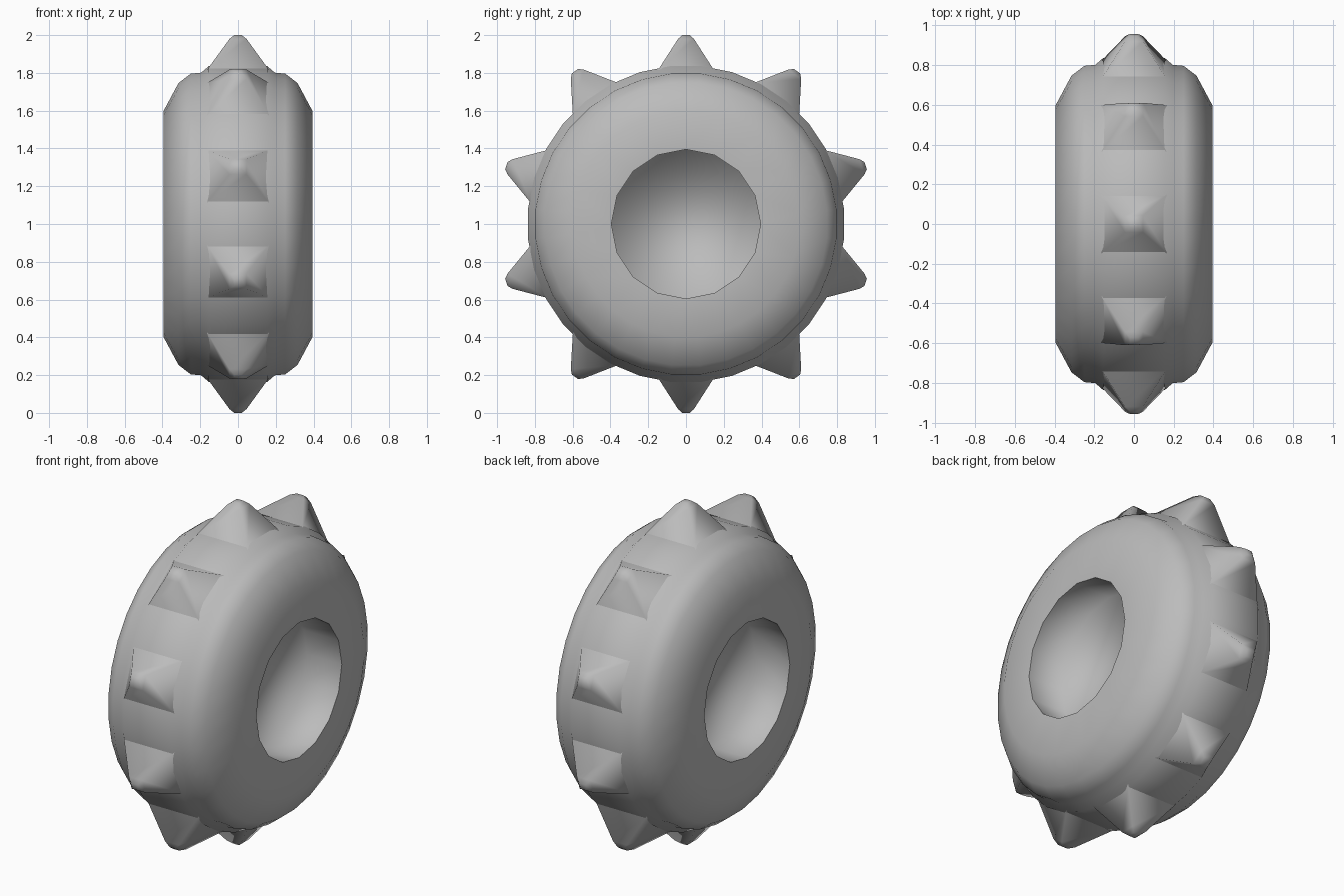
import bpy, bmesh
from math import sin, cos, pi
from mathutils import Vector, Matrix

cube = bpy.data.objects.get("Cube")
if cube:
    bpy.data.objects.remove(cube, do_unlink=True)

grey = bpy.data.materials.new("plain grey")
grey.use_nodes = True
COLOUR = (0.5, 0.5, 0.5, 1)
grey.diffuse_color = COLOUR
grey.node_tree.nodes["Principled BSDF"].inputs["Base Color"].default_value = COLOUR

CENTRE = Vector((0, 0, 1))
SIDES = 32
HUB_SIDES = SIDES // 2


def finish(bm, name):
    bmesh.ops.recalc_face_normals(bm, faces=bm.faces[:])
    for face in bm.faces:
        face.smooth = True
    mesh = bpy.data.meshes.new(name)
    bm.to_mesh(mesh)
    bm.free()
    mesh.materials.append(grey)
    obj = bpy.data.objects.new(name, mesh)
    bpy.context.collection.objects.link(obj)
    return obj


def ring(bm, x, radius, count, offset=0.0):
    angles = [2 * pi * (i + offset) / count for i in range(count)]
    return [bm.verts.new(CENTRE + Vector((x, radius * sin(a), radius * cos(a))))
            for a in angles]


def bridge(bm, a, b):
    n = len(a)
    return [bm.faces.new((a[i], a[(i + 1) % n], b[(i + 1) % n], b[i])) for i in range(n)]


# Tyre: revolved half profile (x, radius), mirrored to both flanks
half = [(0.155, 0.84), (0.195, 0.805), (0.25, 0.80), (0.315, 0.75), (0.395, 0.6)]
profile = [(-x, r) for x, r in reversed(half)] + half
bm = bmesh.new()
rings = [ring(bm, x, r, SIDES, 0.5) for x, r in profile]
for a, b in zip(rings, rings[1:]):
    bridge(bm, a, b)

# Flat flanks, hub walls and recessed hub discs
for side, outer in ((-1, rings[0]), (1, rings[-1])):
    rim = ring(bm, side * 0.395, 0.395, HUB_SIDES)
    floor = ring(bm, side * 0.17, 0.395, HUB_SIDES)
    for j in range(HUB_SIDES):
        k = 2 * j
        bm.faces.new((rim[j], outer[k - 1], outer[k]))
        bm.faces.new((rim[j], outer[k], outer[k + 1], rim[(j + 1) % HUB_SIDES]))
    bridge(bm, rim, floor)
    bm.faces.new(floor)
    for j in range(HUB_SIDES):
        bm.edges.get((rim[j], rim[j - 1])).smooth = False
finish(bm, "tyre")


# Spikes: blunt four-sided pyramids around the tread
def square(bm, hx, hy, z):
    return [bm.verts.new((sx * hx, sy * hy, z))
            for sx, sy in ((-1, -1), (1, -1), (1, 1), (-1, 1))]


SPIKES = 10
for i in range(SPIKES):
    bm = bmesh.new()
    base = square(bm, 0.165, 0.148, 0.815)
    shoulder = square(bm, 0.045, 0.042, 0.98)
    tip = square(bm, 0.02, 0.02, 1.0)
    bridge(bm, base, shoulder)
    bridge(bm, shoulder, tip)
    bm.faces.new(tip)
    bm.transform(Matrix.Translation(CENTRE) @ Matrix.Rotation(2 * pi * i / SPIKES, 4, 'X'))
    finish(bm, f"spike_{i + 1}")
